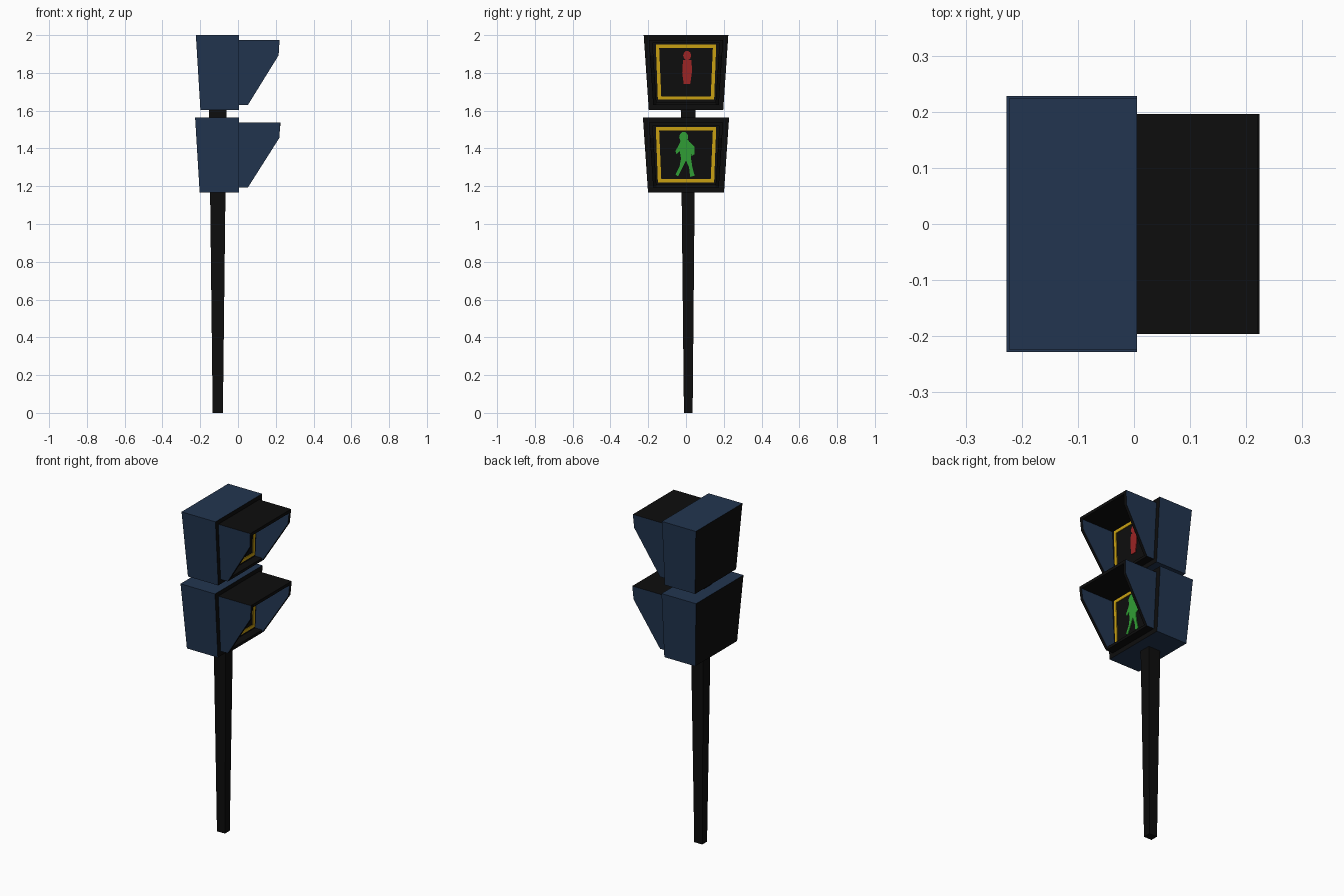
import bpy, bmesh, math

if "Cube" in bpy.data.objects:
    bpy.data.objects.remove(bpy.data.objects["Cube"])


def material(name, rgb):
    m = bpy.data.materials.new(name)
    m.diffuse_color = (*rgb, 1)
    m.use_nodes = True
    m.node_tree.nodes["Principled BSDF"].inputs["Base Color"].default_value = m.diffuse_color
    return m


BLUE = material("dark blue", (0.016, 0.036, 0.080))
BLACK = material("black", (0.004, 0.004, 0.004))
GOLD = material("gold", (0.58, 0.35, 0.006))
RED = material("red", (0.33, 0.018, 0.018))
GREEN = material("green", (0.03, 0.34, 0.035))


def loft(name, a, b, mats, rule=None):
    """Solid between two matching rings; rule(normal) picks the material."""
    bm = bmesh.new()
    ra, rb = ([bm.verts.new(p) for p in ring] for ring in (a, b))
    n = len(a)
    bm.faces.new(ra)
    bm.faces.new(rb)
    for i in range(n):
        j = (i + 1) % n
        bm.faces.new((ra[i], ra[j], rb[j], rb[i]))
    bmesh.ops.recalc_face_normals(bm, faces=bm.faces)
    if rule:
        for f in bm.faces:
            f.material_index = rule(f.normal)
    me = bpy.data.meshes.new(name)
    bm.to_mesh(me)
    bm.free()
    for m in mats:
        me.materials.append(m)
    ob = bpy.data.objects.new(name, me)
    bpy.context.collection.objects.link(ob)
    return ob


def rect(x0, x1, y0, y1, z):
    return [(x0, y0, z), (x1, y0, z), (x1, y1, z), (x0, y1, z)]


def plate(name, pts, mat, x0=0.004, x1=0.009):
    """Thin flat plate on the lamp face, drawn in y, z."""
    return loft(name, [(x0, y, z) for y, z in pts], [(x1, y, z) for y, z in pts], [mat])


def lamp(label, top, grow):
    bot = top - 0.397
    # tapered housing: blue shell, black front and back
    loft(label + "_housing",
         rect(-0.199 - grow, 0.005, -0.197 - grow, 0.197 + grow, bot),
         rect(-0.223 - grow, 0.005, -0.224 - grow, 0.224 + grow, top),
         [BLUE, BLACK], lambda n: int(abs(n.x) > 0.7))

    # half width of the visor at a height
    def half(z):
        return 0.172 + 0.026 * (z - bot) / 0.397

    # visor cheeks: blue sides, black edges
    outline = [(0.004, top - 0.025), (0.22 + grow, top - 0.025), (0.215 + grow, top - 0.107),
               (0.053, bot + 0.028), (0.004, bot + 0.028)]
    t = 0.018
    for side, s in (("left", -1), ("right", 1)):
        loft(f"{label}_visor_{side}",
             [(x, s * half(z), z) for x, z in outline],
             [(x, s * (half(z) - t), z) for x, z in outline],
             [BLUE, BLACK], lambda n: int(abs(n.y) < 0.7))
    # visor roof and sill
    for part, z0, z1, x in (("roof", top - 0.043, top - 0.025, 0.22 + grow),
                            ("sill", bot + 0.028, bot + 0.044, 0.053)):
        h0, h1 = half(z0) - t, half(z1) - t
        loft(f"{label}_visor_{part}", rect(0.004, x, -h0, h0, z0),
             rect(0.004, x, -h1, h1, z1), [BLACK])

    # gold frame made of four mitred strips
    zt, zb, w = top - 0.05, bot + 0.055, 0.018
    outer = [(-0.149, zb), (0.149, zb), (0.16, zt), (-0.16, zt)]
    inner = [(-0.149 + w, zb + w), (0.149 - w, zb + w), (0.16 - w, zt - w), (-0.16 + w, zt - w)]
    for i, part in enumerate(("bottom", "right", "top", "left")):
        j = (i + 1) % 4
        plate(f"{label}_frame_{part}", [outer[i], outer[j], inner[j], inner[i]], GOLD)


def head(name, y, z, r, mat):
    pts = [(y + r * math.cos(a * math.pi / 5), z + 1.2 * r * math.sin(a * math.pi / 5))
           for a in range(10)]
    plate(name, pts, mat)


lamp("upper", 2.0, 0.0)
lamp("lower", 1.563, 0.004)

# standing red figure
head("red_head", 0.006, 1.892, 0.021, RED)
plate("red_body", [(-0.012, 1.74), (0.022, 1.74), (0.031, 1.80), (0.03, 1.868),
                   (-0.016, 1.868), (-0.02, 1.80)], RED)

# walking green figure
head("green_head", -0.012, 1.46, 0.024, GREEN)
walker = {
    "body": [(-0.026, 1.345), (0.026, 1.345), (0.03, 1.40), (0.012, 1.445), (-0.03, 1.44), (-0.036, 1.40)],
    "back_arm": [(-0.03, 1.435), (-0.056, 1.385), (-0.05, 1.37), (-0.03, 1.39)],
    "front_arm": [(0.012, 1.44), (0.045, 1.41), (0.046, 1.37), (0.03, 1.36), (0.024, 1.40)],
    "back_leg": [(-0.026, 1.35), (0.006, 1.35), (-0.018, 1.30), (-0.042, 1.252), (-0.056, 1.262), (-0.034, 1.305)],
    "front_leg": [(-0.006, 1.35), (0.026, 1.35), (0.034, 1.30), (0.046, 1.255), (0.022, 1.25), (0.016, 1.30)],
}
for part, pts in walker.items():
    plate("green_" + part, pts, GREEN)

# pole, widening upward through both housings
loft("pole", rect(-0.134, -0.08, -0.011, 0.035, 0),
     rect(-0.153, -0.061, -0.028, 0.05, 1.62), [BLACK])
